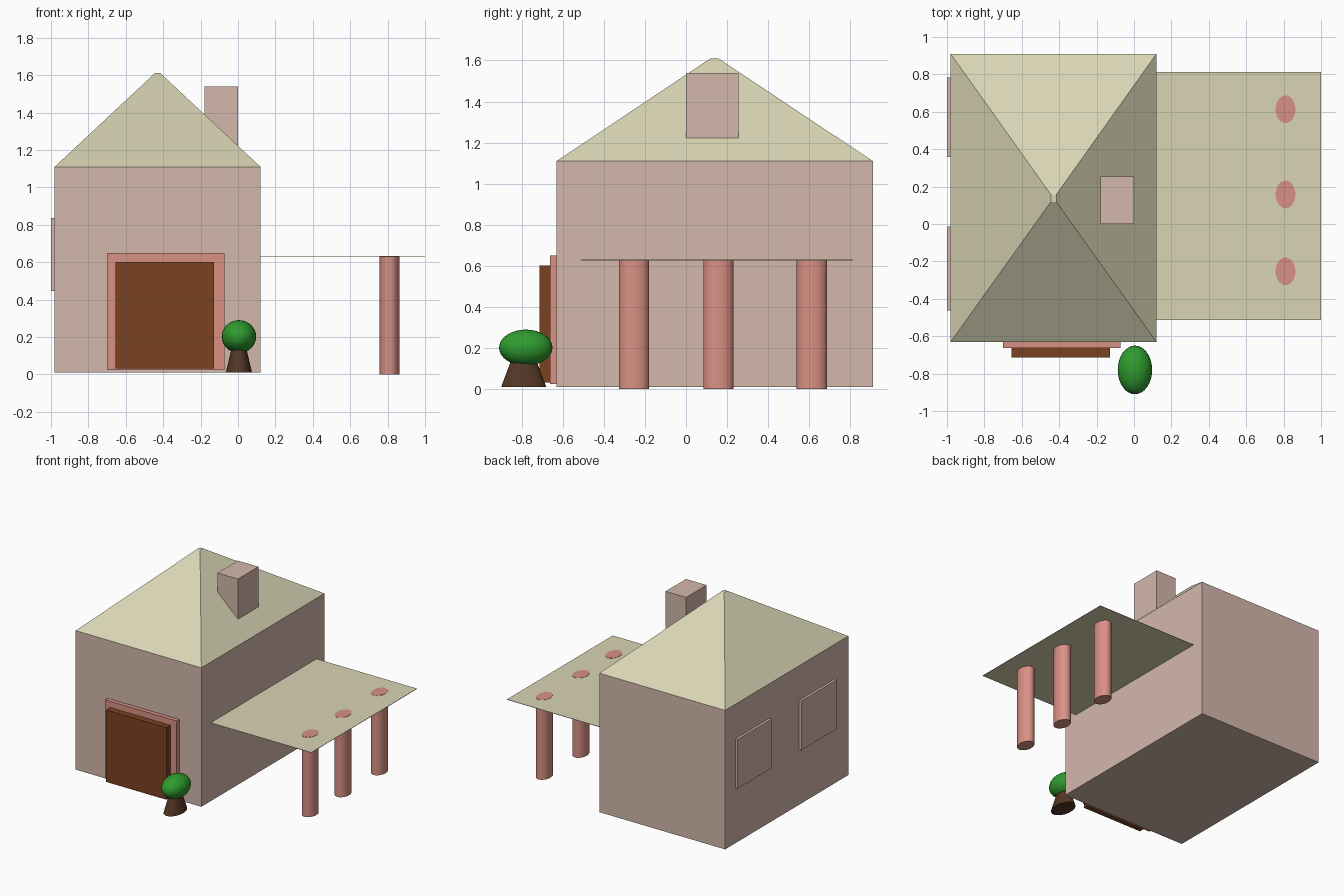
import bpy, math
from mathutils import Matrix

if "Cube" in bpy.data.objects:
    bpy.data.objects.remove(bpy.data.objects["Cube"])


def material(name, rgb):
    """Flat material from an sRGB 0-255 colour."""
    lin = [((c / 255 + 0.055) / 1.055) ** 2.4 for c in rgb]
    m = bpy.data.materials.new(name)
    m.diffuse_color = (*lin, 1)
    m.use_nodes = True
    m.node_tree.nodes["Principled BSDF"].inputs["Base Color"].default_value = m.diffuse_color
    return m


WALL = material("wall beige", (212, 184, 172))
ROOF = material("roof cream", (217, 213, 180))
PINK = material("salmon pink", (217, 145, 133))
DOOR = material("door brown", (122, 66, 34))
LEAF = material("leaf green", (46, 156, 46))
BARK = material("bark brown", (84, 55, 36))


def finish(name, mat, smooth=False):
    ob = bpy.context.object
    ob.name = name
    ob.data.materials.append(mat)
    if smooth:
        bpy.ops.object.shade_smooth_by_angle(angle=math.radians(40))
    return ob


def shape(ob, size, centre):
    """Bake scale and position into the mesh."""
    ob.data.transform(Matrix.Translation(centre) @ Matrix.Diagonal((*size, 1)))
    return ob


def box(name, mat, x, y, z):
    bpy.ops.mesh.primitive_cube_add(size=1)
    spans = (x, y, z)
    return shape(finish(name, mat), [b - a for a, b in spans],
                 [(a + b) / 2 for a, b in spans])


# House body and chimney
box("house_walls", WALL, (-0.98, 0.12), (-0.63, 0.91), (0.01, 1.11))
box("chimney", WALL, (-0.18, 0.0), (0.0, 0.255), (1.15, 1.54))

# Hipped roof: a box whose top face shrinks to a tiny flat peak
roof = box("roof", ROOF, (-0.98, 0.12), (-0.63, 0.91), (1.11, 1.61))
for v in roof.data.vertices:
    if v.co.z > 1.3:
        v.co.x = -0.43 + math.copysign(0.015, v.co.x + 0.43)
        v.co.y = 0.138 + math.copysign(0.02, v.co.y - 0.138)

# Garage door and its frame
box("door_frame", PINK, (-0.70, -0.073), (-0.663, -0.62), (0.024, 0.65))
box("door", DOOR, (-0.655, -0.127), (-0.714, -0.65), (0.032, 0.602))

# Two raised windows on the left wall
for i, y in enumerate(((-0.463, -0.013), (0.358, 0.782))):
    box(f"window_{i + 1}", WALL, (-1.0, -0.97), y, (0.447, 0.836))

# Thin canopy on the right, with three columns just reaching through it
box("canopy", ROOF, (0.10, 1.0), (-0.512, 0.812), (0.627, 0.630))
for i, y in enumerate((-0.253, 0.158, 0.613)):
    bpy.ops.mesh.primitive_cylinder_add(vertices=32, radius=1, depth=1)
    shape(finish(f"column_{i + 1}", PINK, True), (0.053, 0.074, 0.632),
          (0.81, y, 0.316))

# Small tree beside the door
bpy.ops.mesh.primitive_cone_add(vertices=32, radius1=1, radius2=0.15, depth=1)
shape(finish("tree_trunk", BARK, True), (0.07, 0.11, 0.25), (0.005, -0.79, 0.135))
bpy.ops.mesh.primitive_uv_sphere_add(segments=32, ring_count=16, radius=1)
shape(finish("tree_crown", LEAF, True), (0.092, 0.13, 0.088), (0.005, -0.78, 0.202))
